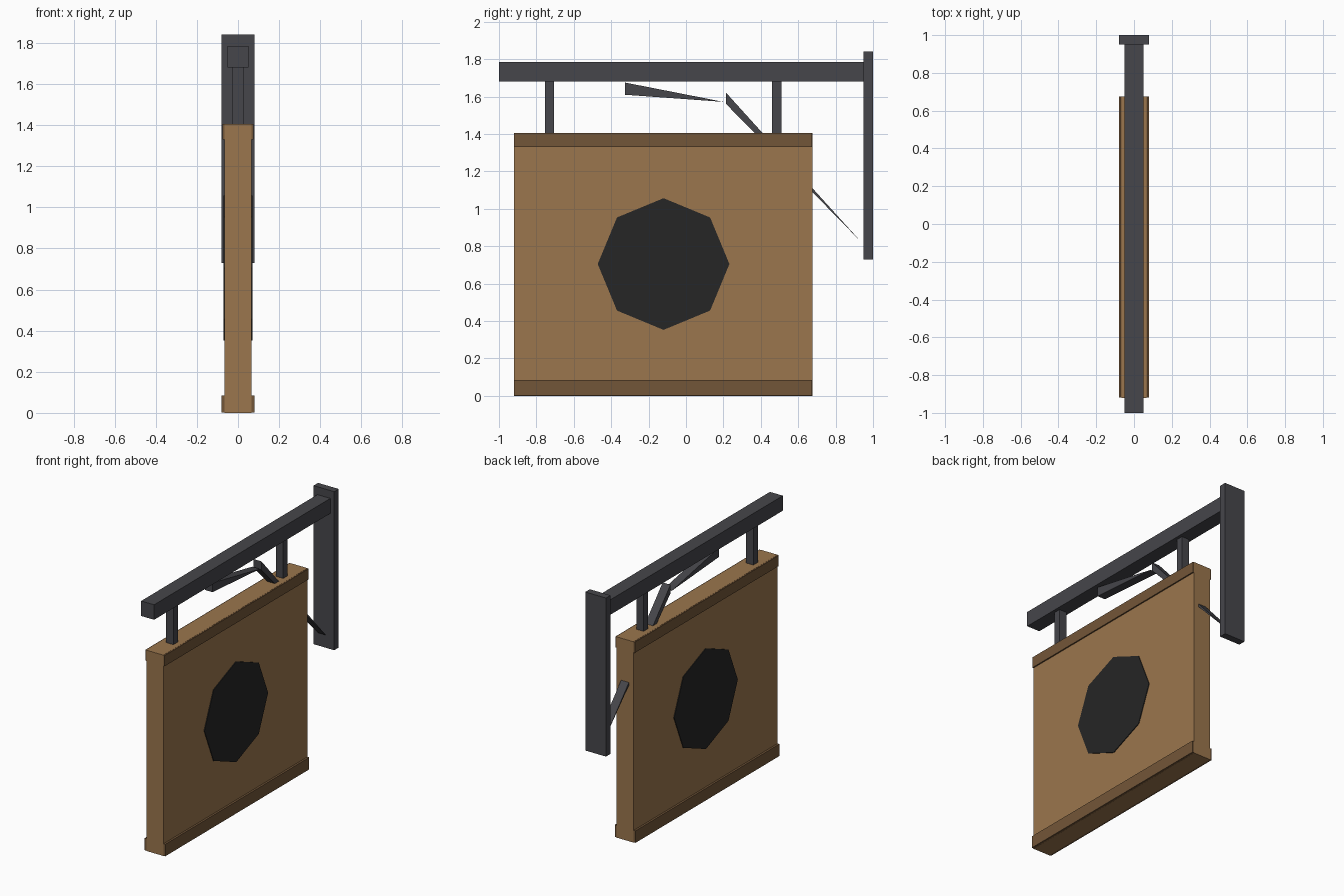
import bpy, bmesh, math

if "Cube" in bpy.data.objects:
    bpy.data.objects.remove(bpy.data.objects["Cube"])


def material(name, rgb):
    m = bpy.data.materials.new(name)
    m.diffuse_color = (*rgb, 1.0)
    m.use_nodes = True
    m.node_tree.nodes["Principled BSDF"].inputs["Base Color"].default_value = m.diffuse_color
    return m


IRON = material("dark_iron", (0.061, 0.061, 0.070))
WOOD = material("board_wood", (0.328, 0.181, 0.074))
TRIM = material("trim_wood", (0.171, 0.093, 0.040))
BLACK = material("black_paint", (0.019, 0.019, 0.019))


def extrude_profile(name, points, x0, x1, mat):
    """Closed (y, z) outline extruded along x."""
    bm = bmesh.new()
    face = bm.faces.new([bm.verts.new((x0, y, z)) for y, z in points])
    geo = bmesh.ops.extrude_face_region(bm, geom=[face])["geom"]
    moved = [v for v in geo if isinstance(v, bmesh.types.BMVert)]
    bmesh.ops.translate(bm, verts=moved, vec=(x1 - x0, 0, 0))
    bmesh.ops.recalc_face_normals(bm, faces=bm.faces)
    me = bpy.data.meshes.new(name)
    bm.to_mesh(me)
    bm.free()
    me.materials.append(mat)
    ob = bpy.data.objects.new(name, me)
    bpy.context.collection.objects.link(ob)
    return ob


def box(name, half_x, y0, y1, z0, z1, mat):
    outline = [(y0, z0), (y1, z0), (y1, z1), (y0, z1)]
    return extrude_profile(name, outline, -half_x, half_x, mat)


# Wall plate and hanging beam
box("wall_plate", 0.08, 0.95, 1.0, 0.73, 1.84, IRON)
box("beam", 0.05, -1.0, 0.95, 1.68, 1.785, IRON)

# Hangers between beam and board
for label, y in (("front", -0.73), ("back", 0.485)):
    box(label + "_hanger", 0.028, y - 0.025, y + 0.025, 1.40, 1.69, IRON)

# Tapered braces; the lower one passes through the board
extrude_profile("upper_brace", [(-0.325, 1.61), (0.20, 1.572), (-0.325, 1.675)],
                -0.03, 0.03, IRON)
extrude_profile("lower_brace", [(0.215, 1.56), (0.93, 0.83), (0.215, 1.62)],
                -0.03, 0.03, IRON)

# Sign board, with trims along the top and bottom
box("sign_board", 0.066, -0.92, 0.675, 0.0, 1.406, WOOD)
box("bottom_trim", 0.08, -0.919, 0.674, 0.001, 0.085, TRIM)
box("top_trim", 0.075, -0.919, 0.674, 1.33, 1.405, TRIM)

# Painted octagon on both faces
octagon = [(-0.12 + 0.352 * math.cos(i * math.pi / 4),
            0.705 + 0.352 * math.sin(i * math.pi / 4)) for i in range(8)]
for label, s in (("right", 1), ("left", -1)):
    extrude_profile(label + "_emblem", octagon, s * 0.064, s * 0.071, BLACK)
